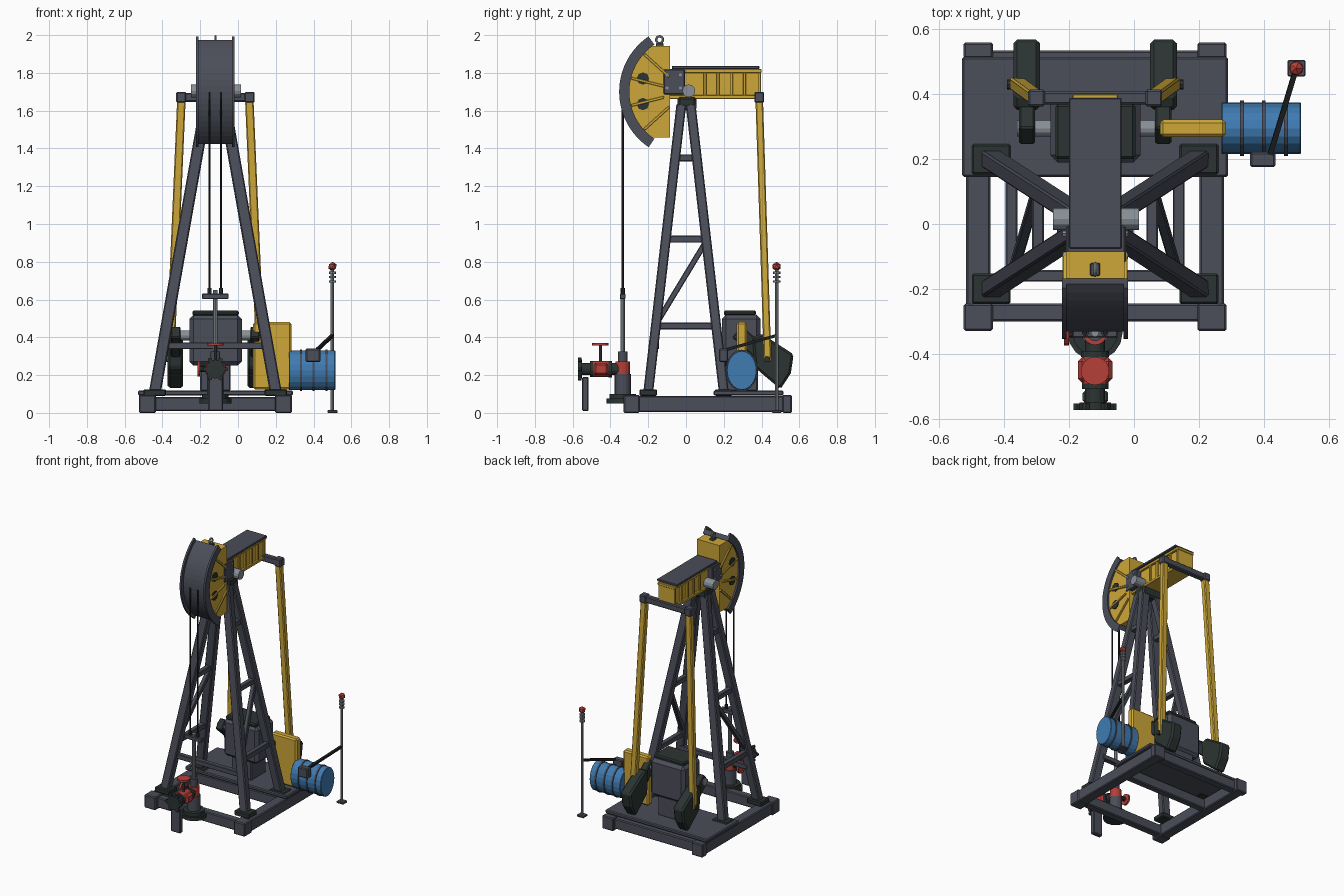
import bpy, bmesh, math
from mathutils import Vector, Matrix

cube = bpy.data.objects.get("Cube")
if cube:
    bpy.data.objects.remove(cube, do_unlink=True)


def material(name, r, g, b):
    m = bpy.data.materials.new(name)
    m.use_nodes = True
    m.diffuse_color = (r, g, b, 1)
    m.node_tree.nodes["Principled BSDF"].inputs["Base Color"].default_value = (r, g, b, 1)
    return m


STEEL = material("steel_grey", 0.07, 0.075, 0.1)
DARK = material("dark_green", 0.024, 0.034, 0.032)
YELLOW = material("yellow", 0.62, 0.39, 0.04)
BLUE = material("motor_blue", 0.05, 0.2, 0.45)
RED = material("valve_red", 0.46, 0.05, 0.04)
LIGHT = material("light_metal", 0.25, 0.28, 0.31)
BLACK = material("cable_black", 0.013, 0.014, 0.016)
CX = -0.12  # centre plane of the machine


def finish(name, bm, mat, bevel=0.0):
    bmesh.ops.recalc_face_normals(bm, faces=bm.faces)
    me = bpy.data.meshes.new(name)
    bm.to_mesh(me)
    bm.free()
    me.materials.append(mat)
    ob = bpy.data.objects.new(name, me)
    bpy.context.collection.objects.link(ob)
    if bevel:
        mod = ob.modifiers.new("Bevel", "BEVEL")
        mod.width, mod.segments, mod.limit_method = bevel, 1, "ANGLE"
    return ob


def box(name, x, y, z, mat, bevel=0.006):
    """Box from (low, high) pairs."""
    bm = bmesh.new()
    size = [b - a for a, b in (x, y, z)]
    mid = [(a + b) / 2 for a, b in (x, y, z)]
    bmesh.ops.create_cube(bm, size=1, matrix=Matrix.Translation(mid) @ Matrix.Diagonal((*size, 1)))
    return finish(name, bm, mat, bevel)


def along(p, q):
    """Matrix at the middle of p-q with its z axis along the line."""
    p, q = Vector(p), Vector(q)
    w = (q - p).normalized()
    u = Vector((1, 0, 0)) if abs(w.x) < 0.9 else Vector((0, 1, 0))
    u = (u - w * u.dot(w)).normalized()
    m = Matrix((u, w.cross(u), w)).transposed().to_4x4()
    m.translation = (p + q) / 2
    return m, (q - p).length


def bar(name, p, q, width, depth, mat, bevel=0.006):
    m, length = along(p, q)
    bm = bmesh.new()
    bmesh.ops.create_cube(bm, size=1, matrix=m @ Matrix.Diagonal((width, depth, length, 1)))
    return finish(name, bm, mat, bevel)


def rod(name, p, q, r, mat, sides=12, bevel=0.0, stretch=1.0):
    m, length = along(p, q)
    bm = bmesh.new()
    bmesh.ops.create_cone(bm, cap_ends=True, segments=sides, radius1=r, radius2=r, depth=length,
                          matrix=m @ Matrix.Diagonal((1, stretch, 1, 1)))
    return finish(name, bm, mat, bevel)


def prism(name, points, x0, x1, mat, bevel=0.0):
    """Extrude a (y, z) outline across x."""
    bm = bmesh.new()
    face = bm.faces.new([bm.verts.new((x0, y, z)) for y, z in points])
    ext = bmesh.ops.extrude_face_region(bm, geom=[face])["geom"]
    bmesh.ops.translate(bm, vec=(x1 - x0, 0, 0), verts=[v for v in ext if isinstance(v, bmesh.types.BMVert)])
    return finish(name, bm, mat, bevel)


def arc(r, half, n=20, cy=0.0, cz=1.7):
    """Arc bulging towards -y around the beam pivot."""
    angles = [half * (2 * i / n - 1) for i in range(n + 1)]
    return [(cy - r * math.cos(a), cz + r * math.sin(a)) for a in angles]


# Base skid
for side, x in (("right", -0.48), ("left", 0.24)):
    box(f"skid_rail_{side}", (x - 0.038, x + 0.038), (-0.325, 0.555), (0.005, 0.09), STEEL)
    for end, y in (("front", (-0.33, -0.245)), ("back", (0.51, 0.56))):
        box(f"skid_corner_{end}_{side}", (x - 0.045, x + 0.045), y, (0, 0.095), STEEL)
for name, y in (("front", (-0.3, -0.245)), ("middle", (0.16, 0.21)), ("back", (0.48, 0.535))):
    box(f"skid_beam_{name}", (-0.46, 0.22), y, (0.01, 0.085), STEEL)
box("skid_deck", (-0.53, 0.29), (0.145, 0.515), (0.092, 0.118), STEEL)

# Tower legs, feet and side bracing
for side, s in (("right", -1), ("left", 1)):
    def leg_point(z, e, s=s):
        t = (z - 0.11) / 1.52
        return Vector((CX + s * (0.32 - 0.27 * t), e * (0.2 - 0.175 * t), z))
    for end, e in (("front", -1), ("back", 1)):
        foot = leg_point(0.11, e)
        box(f"foot_{end}_{side}", (foot.x - 0.06, foot.x + 0.06), (foot.y - 0.047, foot.y + 0.047),
            (0.09, 0.125), DARK)
        bar(f"tower_leg_{end}_{side}", foot, leg_point(1.63, e), 0.062, 0.052, STEEL)
    for i, z in enumerate((0.46, 0.92, 1.35)):
        bar(f"side_brace_{i}_{side}", leg_point(z, -1), leg_point(z, 1), 0.036, 0.036, STEEL, 0.004)
    bar(f"diagonal_brace_{side}", leg_point(0.47, -1), leg_point(0.91, 1), 0.03, 0.03, STEEL, 0.004)
bar("front_brace", (-0.39, -0.16, 0.355), (0.15, -0.16, 0.355), 0.036, 0.036, STEEL, 0.004)
box("tower_saddle", (-0.2, -0.04), (-0.045, 0.055), (1.6, 1.675), DARK, 0.012)

# Pivot and walking beam
rod("pivot_shaft", (-0.25, 0.015, 1.705), (0.015, 0.015, 1.705), 0.034, LIGHT, 12)
box("pivot_bracket", (-0.21, -0.025), (-0.12, -0.005), (1.685, 1.82), STEEL)
for s in (-1, 1):
    for y in (-0.1, -0.03):
        for z in (1.72, 1.79):
            rod("bracket_bolt", (CX + s * 0.09, y, z), (CX + s * 0.101, y, z), 0.009, LIGHT, 6)
box("beam_web", (-0.175, -0.065), (-0.09, 0.395), (1.67, 1.815), YELLOW, 0.003)
box("beam_lower_flange", (-0.19, -0.05), (-0.09, 0.4), (1.662, 1.682), YELLOW, 0.003)
box("beam_upper_flange", (-0.19, -0.05), (-0.09, 0.4), (1.8, 1.82), YELLOW, 0.003)
for y in (0.1, 0.17, 0.24, 0.31, 0.388):
    box("beam_stiffener", (-0.187, -0.053), (y - 0.008, y + 0.008), (1.67, 1.815), YELLOW, 0.002)
box("beam_cap_plate", (-0.2, -0.038), (-0.075, 0.388), (1.82, 1.836), STEEL, 0.003)

# Curved head with rope channel
half = math.radians(56)
head = [(-0.085, 1.457)] + arc(0.305, math.asin(0.243 / 0.305)) + [(-0.085, 1.943)]
prism("head_body", head, -0.21, -0.03, YELLOW)
prism("head_channel", arc(0.332, half) + arc(0.3, half)[::-1], -0.215, -0.025, STEEL)
for x in (-0.222, -0.032):
    prism("head_rim", arc(0.354, half) + arc(0.3, half)[::-1], x, x + 0.014, STEEL)
for s in (-1, 1):
    x = CX + s * 0.09
    for z in (1.635, 1.77):
        rod("head_hole_plate", (x, -0.228, z), (x + s * 0.006, -0.228, z), 0.033, DARK, 8)
    for a in (-42, -14, 14, 42):
        c, d = math.cos(math.radians(a)), math.sin(math.radians(a))
        bar("head_rib", (x, -0.12 * c, 1.7 + 0.12 * d), (x, -0.298 * c, 1.7 + 0.298 * d), 0.02, 0.014, YELLOW, 0.002)
box("lifting_eye_base", (-0.135, -0.105), (-0.16, -0.12), (1.94, 1.957), STEEL, 0.003)
bpy.ops.mesh.primitive_torus_add(location=(CX, -0.14, 1.976), rotation=(0, math.pi / 2, 0), major_radius=0.018,
                                 minor_radius=0.006, major_segments=16, minor_segments=6)
eye = bpy.context.object
eye.name = "lifting_eye"
eye.data.materials.append(LIGHT)

# Equalizer, pitman arms and cranks
bar("equalizer_beam", (-0.32, 0.388, 1.67), (0.08, 0.388, 1.67), 0.04, 0.046, STEEL)
weight = [(0.35, 0.4), (0.4, 0.42), (0.57, 0.31), (0.555, 0.21), (0.5, 0.125), (0.365, 0.24)]
for side, s in (("right", -1), ("left", 1)):
    def px(d, s=s):
        return CX + s * d
    box(f"equalizer_end_{side}", sorted((px(0.155), px(0.207))), (0.362, 0.414), (1.642, 1.7), STEEL)
    bar(f"pitman_arm_{side}", (px(0.24), 0.432, 0.27), (px(0.18), 0.388, 1.65), 0.045, 0.04, YELLOW)
    rod(f"crank_pin_{side}", (px(0.2), 0.43, 0.285), (px(0.272), 0.43, 0.285), 0.016, DARK, 8)
    bar(f"crank_arm_{side}", (px(0.21), 0.27, 0.43), (px(0.21), 0.46, 0.26), 0.05, 0.08, DARK)
    prism(f"counterweight_{side}", weight, px(0.17), px(0.252), DARK, 0.012)

# Gearbox
box("gearbox", (-0.258, 0.02), (0.19, 0.395), (0.25, 0.52), STEEL, 0.022)
box("gearbox_pedestal", (-0.2, -0.04), (0.21, 0.38), (0.115, 0.26), STEEL)
box("gearbox_lid", (-0.242, 0.004), (0.2, 0.37), (0.515, 0.543), DARK, 0.008)
rod("crank_shaft", (-0.36, 0.295, 0.41), (0.1, 0.295, 0.41), 0.026, LIGHT, 12)

# Belt guard and motor
box("belt_guard", (0.08, 0.283), (0.268, 0.322), (0.125, 0.48), YELLOW, 0.01)
rod("motor_body", (0.27, 0.295, 0.225), (0.515, 0.295, 0.225), 0.08, BLUE, 20, 0.003, 1.31)
for x in (0.333, 0.4, 0.468):
    rod("motor_band", (x - 0.006, 0.295, 0.225), (x + 0.006, 0.295, 0.225), 0.085, STEEL, 20, 0, 1.29)
box("junction_box", (0.358, 0.436), (0.175, 0.222), (0.27, 0.34), STEEL)

# Control pole
bar("pole_arm", (0.42, 0.215, 0.335), (0.5, 0.48, 0.41), 0.016, 0.016, BLACK, 0)
rod("control_pole", (0.5, 0.48, 0.01), (0.5, 0.48, 0.77), 0.009, LIGHT, 8)
box("pole_foot", (0.473, 0.528), (0.455, 0.505), (0, 0.014), STEEL, 0.003)
for z in (0.695, 0.72, 0.742):
    rod("pole_collar", (0.5, 0.48, z - 0.006), (0.5, 0.48, z + 0.006), 0.019, LIGHT, 8)
bm = bmesh.new()
bmesh.ops.create_icosphere(bm, subdivisions=1, radius=0.025, matrix=Matrix.Translation((0.5, 0.48, 0.775)))
finish("pole_knob", bm, RED)

# Ropes, carrier bar and polished rod
WY = -0.335
for x in (-0.15, -0.09):
    rod("hanger_rope", (x, WY, 0.62), (x, WY, 1.7), 0.006, BLACK, 6)
    rod("rope_socket", (x, WY, 0.63), (x, WY, 0.66), 0.011, DARK, 8)
box("carrier_bar", (-0.19, -0.05), (-0.35, -0.32), (0.602, 0.632), STEEL, 0.004)
rod("polished_rod", (CX, WY, 0.28), (CX, WY, 0.65), 0.013, LIGHT, 10)

# Wellhead stack
for name, z0, z1, r, mat in (("flange", 0.05, 0.075, 0.085, DARK), ("upper_flange", 0.075, 0.1, 0.07, DARK),
                             ("casing", 0.09, 0.205, 0.043, STEEL), ("tee", 0.2, 0.272, 0.038, RED),
                             ("packing", 0.272, 0.325, 0.026, STEEL)):
    rod(f"wellhead_{name}", (CX, WY, z0), (CX, WY, z1), r, mat, 16)

# Flow line, valve and handwheels
FZ = 0.232
for name, y0, y1, r, mat in (("flow_pipe", -0.56, -0.33, 0.032, DARK), ("inner_flange", -0.41, -0.392, 0.044, DARK),
                             ("valve_body", -0.492, -0.408, 0.042, RED), ("outer_flange", -0.573, -0.55, 0.05, DARK),
                             ("middle_flange", -0.508, -0.492, 0.042, DARK)):
    rod(name, (CX, y0, FZ), (CX, y1, FZ), r, mat, 14)
for i in range(6):
    a = i * math.pi / 3
    x, z = CX + 0.056 * math.cos(a), FZ + 0.056 * math.sin(a)
    rod("flange_bolt", (x, -0.573, z), (x, -0.553, z), 0.012, DARK, 6)
box("valve_block", (-0.173, -0.067), (-0.488, -0.412), (0.2, 0.265), RED, 0.012)
rod("valve_stem", (CX, -0.453, 0.27), (CX, -0.453, 0.365), 0.008, STEEL, 8)
rod("valve_handwheel", (CX, -0.453, 0.356), (CX, -0.453, 0.37), 0.044, RED, 14)
rod("side_stem", (-0.205, WY, FZ), (CX, WY, FZ), 0.015, DARK, 8)
rod("side_handwheel", (-0.215, WY, FZ), (-0.2, WY, FZ), 0.04, RED, 14)
box("flow_line_leg", (-0.158, -0.08), (-0.55, -0.515), (0.01, 0.19), STEEL)
